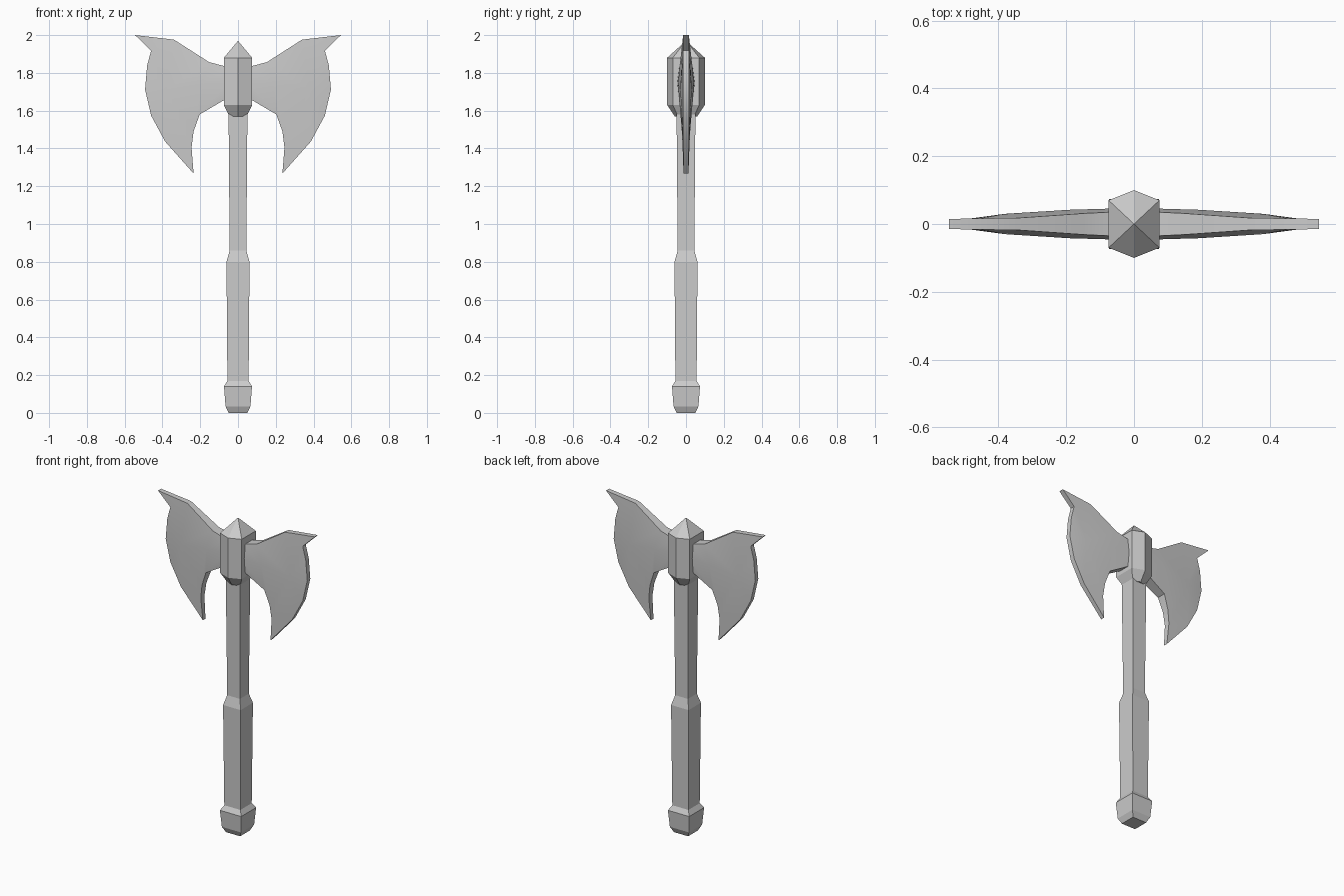
import bpy
import bmesh
from math import radians

cube = bpy.data.objects.get("Cube")
if cube:
    bpy.data.objects.remove(cube, do_unlink=True)

GREY = (0.6, 0.6, 0.6, 1)
grey = bpy.data.materials.new("plain grey")
grey.use_nodes = True
grey.diffuse_color = GREY
grey.node_tree.nodes["Principled BSDF"].inputs["Base Color"].default_value = GREY


def finish(name, bm):
    bmesh.ops.recalc_face_normals(bm, faces=bm.faces)
    mesh = bpy.data.meshes.new(name)
    bm.to_mesh(mesh)
    bm.free()
    mesh.materials.append(grey)
    obj = bpy.data.objects.new(name, mesh)
    bpy.context.collection.objects.link(obj)
    return obj


def loft(name, section, levels):
    """Stack scaled copies of a section; scale 0 closes to a point."""
    bm = bmesh.new()
    rings = []
    for scale, z in levels:
        pts = section if scale else [(0, 0)]
        rings.append([bm.verts.new((x * scale, y * scale, z)) for x, y in pts])
    n = len(section)
    for low, high in zip(rings, rings[1:]):
        for i in range(n):
            j = (i + 1) % n
            if len(high) == 1:
                bm.faces.new((low[i], low[j], high[0]))
            else:
                bm.faces.new((low[i], low[j], high[j], high[i]))
    for ring in (rings[0], rings[-1]):
        if len(ring) > 1:
            bm.faces.new(ring)
    return finish(name, bm)


# Square handle with pommel, grip and shaft
square = [(-1, -1), (1, -1), (1, 1), (-1, 1)]
loft("pommel", square, [(.049, 0), (.066, .035), (.074, .14), (.056, .17)])
loft("grip", square, [(.056, .16), (.061, .8), (.044, .86)])
loft("shaft", square, [(.044, .85), (.05, 1.6)])

# Six-sided head block with a pointed cap
hexagon = [(0, -.1), (.075, -.07), (.075, .07), (0, .1), (-.075, .07), (-.075, -.07)]
loft("head_block", hexagon, [(.6, 1.57), (1, 1.63), (1, 1.88), (0, 1.97)])

# Blade: outline points as (x, z, half thickness), thickest along the middle
outline = [
    (.05, 1.83, .036), (.153, 1.857, .031), (.339, 1.976, .018), (.545, 2, .015),
    (.46, 1.918, .015), (.481, 1.839, .015), (.492, 1.712, .015), (.46, 1.574, .015),
    (.386, 1.437, .015), (.235, 1.267, .013), (.246, 1.405, .018), (.235, 1.49, .022),
    (.203, 1.58, .029), (.05, 1.67, .036)]
ridge = [(.05, 1.75, .046), (.19, 1.74, .042), (.38, 1.71, .03)]
R0, R1, R2 = (len(outline) + i for i in range(3))
patches = [(0, 1, R1, R0), (1, 2, R2, R1), (2, 3, 4, R2), (4, 5, R2), (5, 6, R2),
           (6, 7, R2), (7, 8, R2), (8, 9, 10, R2), (10, 11, R2),
           (11, 12, R1, R2), (12, 13, R0, R1)]


def blade(name, side):
    bm = bmesh.new()
    front, back = ([bm.verts.new((side * x, d * t, z)) for x, z, t in outline + ridge]
                   for d in (-1, 1))
    for patch in patches:
        for verts in (front, back):
            bm.faces.new([verts[i] for i in patch])
    n = len(outline)
    for i in range(n - 1):
        bm.faces.new((front[i], front[i + 1], back[i + 1], back[i]))
    bm.faces.new((front[0], front[R0], front[n - 1], back[n - 1], back[R0], back[0]))
    obj = finish(name, bm)
    bpy.ops.object.select_all(action='DESELECT')
    obj.select_set(True)
    bpy.context.view_layer.objects.active = obj
    bpy.ops.object.shade_smooth_by_angle(angle=radians(30))


blade("left_blade", 1)
blade("right_blade", -1)
